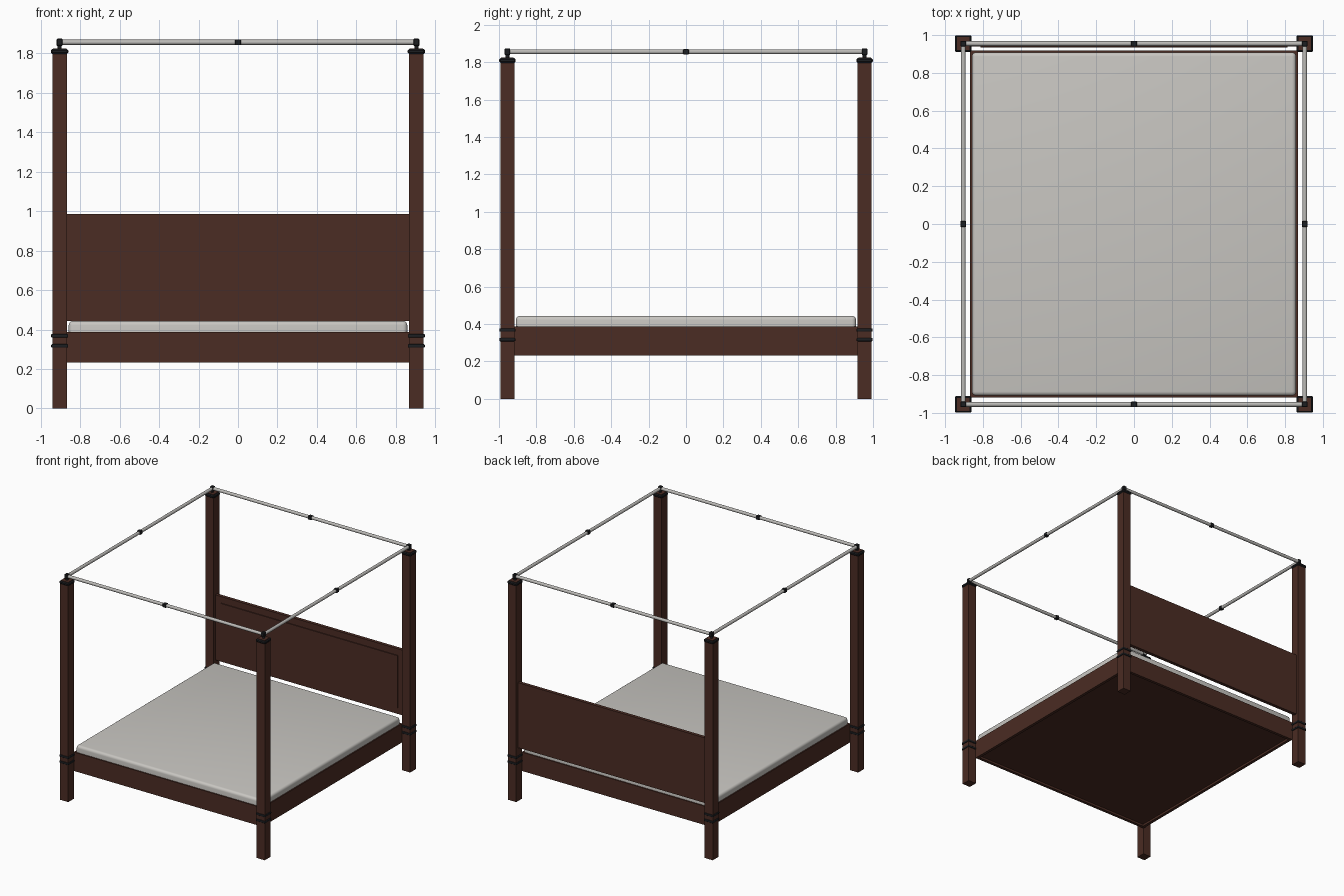
import bpy, math
from mathutils import Vector

old = bpy.data.objects.get("Cube")
if old:
    bpy.data.objects.remove(old, do_unlink=True)


def material(name, r, g, b):
    m = bpy.data.materials.new(name)
    m.use_nodes = True
    m.diffuse_color = (r, g, b, 1)
    m.node_tree.nodes["Principled BSDF"].inputs["Base Color"].default_value = (r, g, b, 1)
    return m


WOOD = material("dark brown wood", 0.07, 0.025, 0.017)
IRON = material("black iron", 0.012, 0.013, 0.015)
STEEL = material("pale steel", 0.5, 0.49, 0.47)
CLOTH = material("off white fabric", 0.58, 0.565, 0.535)


def box(name, low, high, mat, bevel=0.0, segments=1):
    """Box between two corners, with optional rounded edges."""
    low, high = Vector(low), Vector(high)
    bpy.ops.mesh.primitive_cube_add(size=1, location=(low + high) / 2)
    ob = bpy.context.object
    ob.name = name
    ob.scale = high - low
    bpy.ops.object.transform_apply(location=False, rotation=False, scale=True)
    ob.data.materials.append(mat)
    if bevel:
        mod = ob.modifiers.new("edges", "BEVEL")
        mod.width, mod.segments = bevel, segments
        bpy.ops.object.modifier_apply(modifier=mod.name)
        if segments > 1:
            bpy.ops.object.shade_smooth_by_angle(angle=math.radians(40))
    return ob


def block(name, x, y, half, z0, z1, mat, bevel=0.0, segments=1):
    """Square upright block centred on x, y."""
    return box(name, (x - half, y - half, z0), (x + half, y + half, z1), mat, bevel, segments)


def rod(name, a, b, radius, mat, sides=16):
    a, b = Vector(a), Vector(b)
    bpy.ops.mesh.primitive_cylinder_add(vertices=sides, radius=radius, depth=(b - a).length,
                                        location=(a + b) / 2)
    ob = bpy.context.object
    ob.name = name
    ob.rotation_euler = (b - a).to_track_quat("Z", "Y").to_euler()
    ob.data.materials.append(mat)
    bpy.ops.object.shade_smooth_by_angle(angle=math.radians(40))
    return ob


PX, PY = 0.904, 0.955      # post centres
FX, FY = 0.868, 0.919      # outer faces of the bed frame
ROD_Z = 1.856

# Four posts with iron bands, caps and rod sockets
for sy, end in ((-1, "front"), (1, "back")):
    for sx, side in ((1, "left"), (-1, "right")):
        tag = f"{end}_{side}"
        x, y = sx * PX, sy * PY
        block(f"{tag}_post", x, y, 0.037, 0, 1.805, WOOD)
        for label, z in (("lower", 0.317), ("upper", 0.368)):
            block(f"{tag}_{label}_band", x, y, 0.043, z - 0.009, z + 0.009, IRON, 0.005, 3)
        block(f"{tag}_cap", x, y, 0.044, 1.797, 1.822, IRON, 0.007)
        block(f"{tag}_cap_inlay", x, y, 0.034, 1.812, 1.825, WOOD)
        rod(f"{tag}_socket_stem", (x, y, 1.82), (x, y, 1.85), 0.01, IRON)
        block(f"{tag}_socket", x, y, 0.015, 1.838, 1.874, IRON, 0.003)

# Canopy rods with a coupling at each midpoint
for s, end, side in ((-1, "front", "right"), (1, "back", "left")):
    rod(f"{end}_canopy_rod", (-PX, s * PY, ROD_Z), (PX, s * PY, ROD_Z), 0.013, STEEL)
    block(f"{end}_coupling", 0, s * PY, 0.015, ROD_Z - 0.015, ROD_Z + 0.015, IRON, 0.002)
    rod(f"{side}_canopy_rod", (s * PX, -PY, ROD_Z), (s * PX, PY, ROD_Z), 0.013, STEEL)
    block(f"{side}_coupling", s * PX, 0, 0.015, ROD_Z - 0.015, ROD_Z + 0.015, IRON, 0.002)

# Bed frame rails and base panel
T = 0.024
Z0, Z1 = 0.232, 0.388
box("left_rail", (FX - T, -FY, Z0), (FX, FY, Z1), WOOD)
box("right_rail", (-FX, -FY, Z0), (T - FX, FY, Z1), WOOD)
box("front_rail", (T - FX, -FY, Z0), (FX - T, T - FY, Z1), WOOD)
box("back_rail", (T - FX, FY - T, Z0), (FX - T, FY, Z1), WOOD)
box("base_panel", (T - FX, T - FY, 0.25), (FX - T, FY - T, 0.28), WOOD)

# Mattress
box("mattress", (-0.858, -0.909, 0.282), (0.858, 0.909, 0.444), CLOTH, 0.022, 4)

# Headboard with a raised front panel
box("headboard", (-FX, 0.941, 0.444), (FX, 0.969, 0.985), WOOD)
box("headboard_panel", (-0.812, 0.934, 0.495), (0.812, 0.942, 0.931), WOOD)
